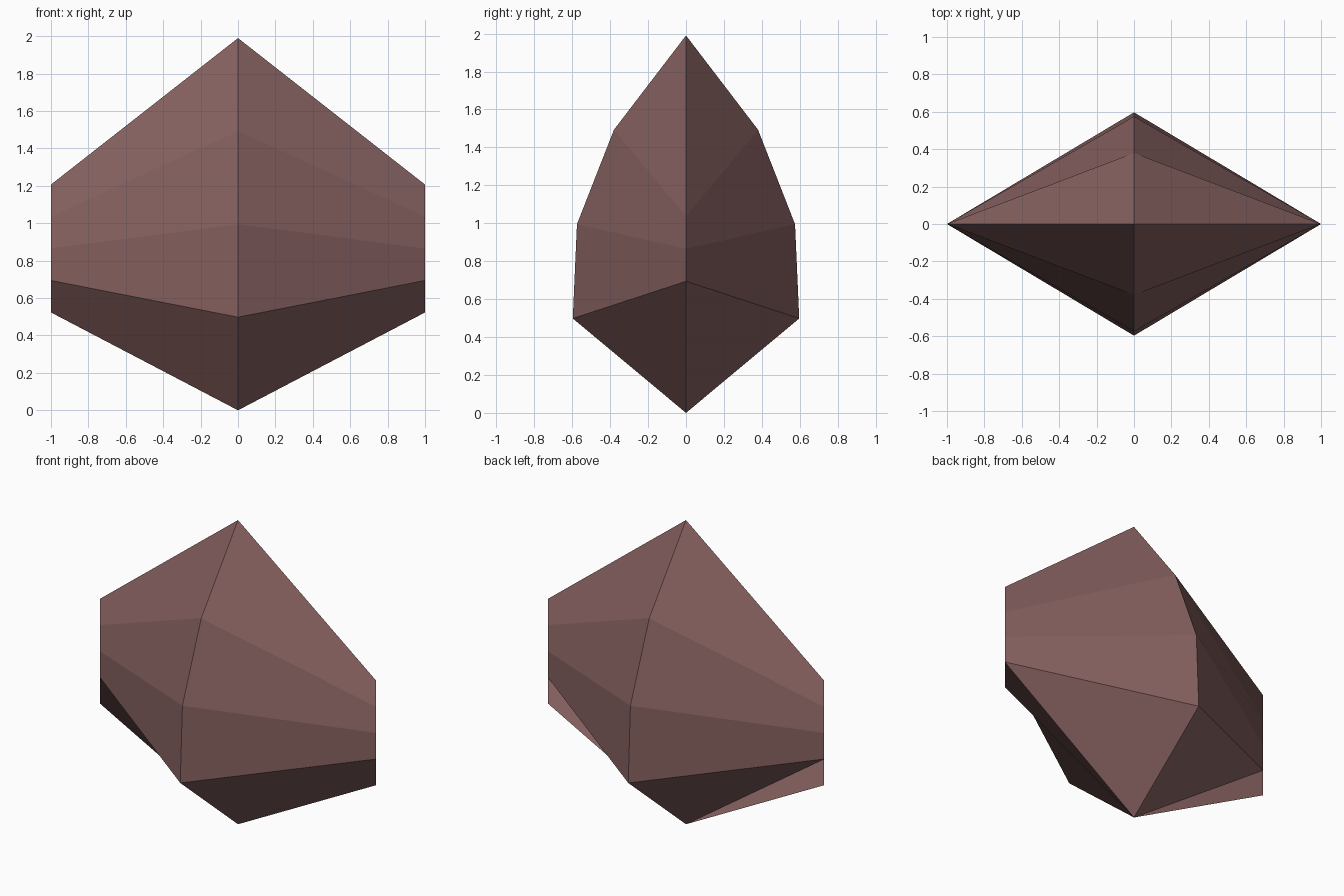
import bpy, bmesh

if "Cube" in bpy.data.objects:
    bpy.data.objects.remove(bpy.data.objects["Cube"])

# Colour
mat = bpy.data.materials.new("dusty mauve")
mat.diffuse_color = (0.235, 0.118, 0.115, 1)
mat.use_nodes = True
mat.node_tree.nodes["Principled BSDF"].inputs["Base Color"].default_value = mat.diffuse_color

# Ridge profile (depth, height) from tip to base, and matching side-edge heights
ridge = [(0.0, 1.99), (0.38, 1.493), (0.575, 0.995), (0.597, 0.498), (0.0, 0.0)]
side = [1.207 - 0.171 * i for i in range(5)]

bm = bmesh.new()
edges = {s: [bm.verts.new((s, 0, z)) for z in side] for s in (-1, 1)}
tip = bm.verts.new((0, 0, ridge[0][1]))
base = bm.verts.new((0, 0, 0))

# Four lofted quarters: front/back ridge to left/right side edge
for d in (-1, 1):
    mid = [tip] + [bm.verts.new((0, d * y, z)) for y, z in ridge[1:-1]] + [base]
    for s in (-1, 1):
        e = edges[s]
        for i in range(4):
            quad = [e[i], mid[i], mid[i + 1], e[i + 1]]
            if s * d > 0:  # keep normals outward
                quad = [quad[0], quad[3], quad[2], quad[1]]
            if s * d > 0:
                quad = quad[::-1]
                quad = [quad[-1]] + quad[:-1]
                quad = [quad[0], quad[1], quad[2], quad[3]]
            else:
                quad = [quad[0], quad[3], quad[2], quad[1]]
            bm.faces.new(quad)

bm.normal_update()
# Outward check per face: flip any face pointing toward the core
for f in bm.faces:
    if f.normal.y * f.calc_center_median().y < 0:
        f.normal_flip()

mesh = bpy.data.meshes.new("faceted_shell")
bm.to_mesh(mesh)
bm.free()
mesh.materials.append(mat)
obj = bpy.data.objects.new("faceted_shell", mesh)
bpy.context.collection.objects.link(obj)
